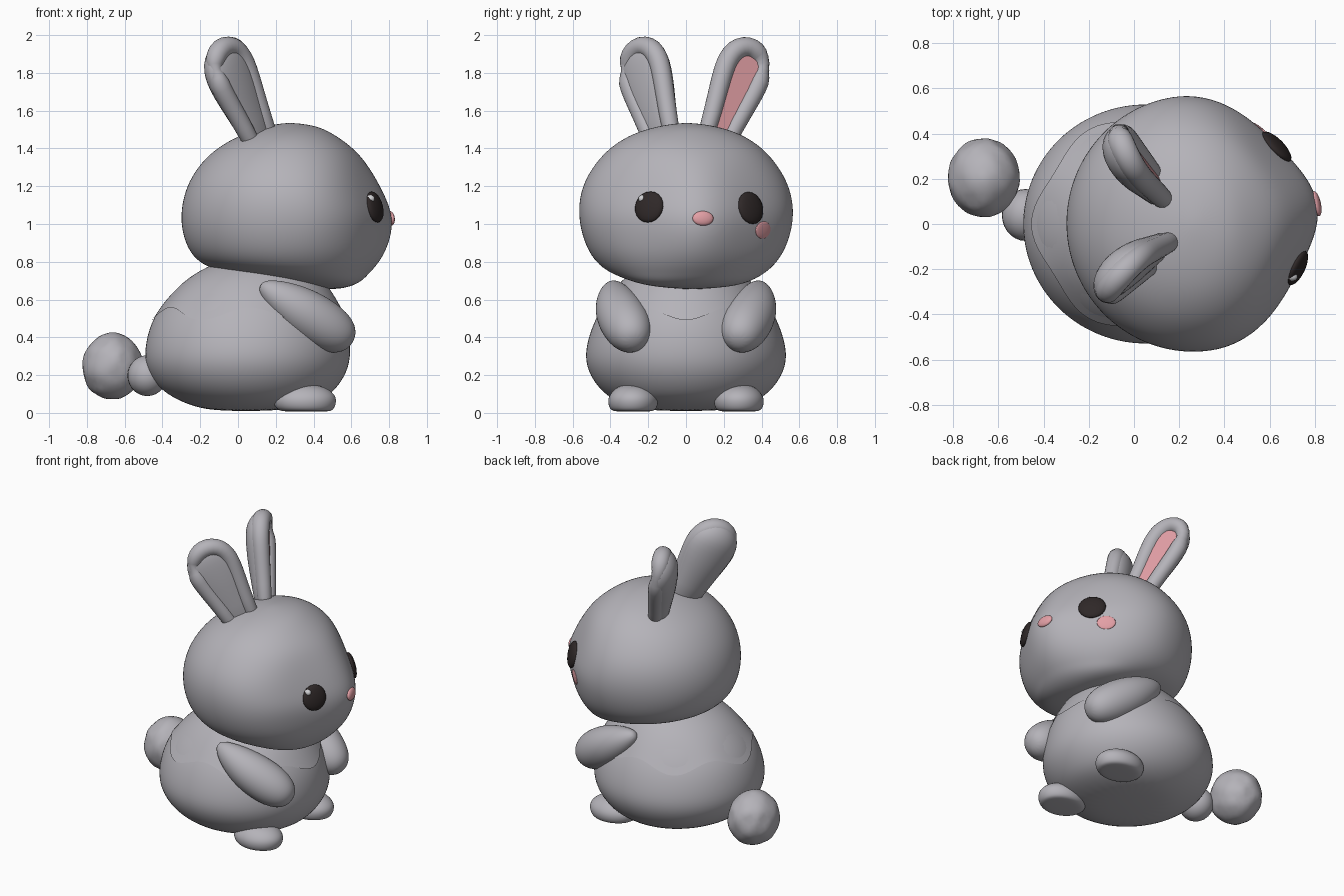
import bpy, bmesh, math, random
from mathutils import Vector, Matrix
from mathutils.bvhtree import BVHTree

if "Cube" in bpy.data.objects:
    bpy.data.objects.remove(bpy.data.objects["Cube"])

random.seed(4)


def mat(name, col):
    m = bpy.data.materials.new(name)
    m.diffuse_color = (*col, 1)
    m.use_nodes = True
    m.node_tree.nodes["Principled BSDF"].inputs["Base Color"].default_value = m.diffuse_color
    return m


GREY = mat("soft grey", (0.46, 0.45, 0.485))
PINK = mat("pink", (0.77, 0.35, 0.38))
DARK = mat("dark brown", (0.028, 0.021, 0.021))
GLINT = mat("eye glint", (0.62, 0.62, 0.64))


def finish(name, bm, m, subsurf=0):
    bmesh.ops.recalc_face_normals(bm, faces=bm.faces)
    me = bpy.data.meshes.new(name)
    bm.to_mesh(me)
    bm.free()
    me.materials.append(m)
    for p in me.polygons:
        p.use_smooth = True
    o = bpy.data.objects.new(name, me)
    bpy.context.collection.objects.link(o)
    if subsurf:
        s = o.modifiers.new("smooth", 'SUBSURF')
        s.levels = s.render_levels = subsurf
    return o


def loft(name, rings, m, subsurf=2, caps=True):
    bm = bmesh.new()
    rows = [[bm.verts.new(p) for p in r] for r in rings]
    n = len(rows[0])
    for a, b in zip(rows, rows[1:]):
        for i in range(n):
            j = (i + 1) % n
            bm.faces.new((a[i], a[j], b[j], b[i]))
    if caps:
        bm.faces.new(rows[0])
        bm.faces.new(rows[-1])
    return finish(name, bm, m, subsurf)


def oval(z, x0, x1, hw, n=28, wave=0.0, snout=0.0):
    """Horizontal ring; snout tapers the +x end towards a point."""
    out = []
    for i in range(n):
        a = 2 * math.pi * i / n
        c = math.cos(a)
        k = 1 - snout * (1 - c ** 10) if c > 0 else 1
        dz = -wave * math.cos(6 * a)
        s = 1 - 1.1 * dz
        out.append(((x0 + x1) / 2 + (x1 - x0) / 2 * c * k * s, hw * math.sin(a) * s, z + dz))
    return out


def tube(name, path, m, subsurf=1, n=12):
    """Round tube through (point, radius) pairs."""
    pts = [Vector(p) for p, r in path]
    rings = []
    for i, (p, r) in enumerate(path):
        t = (pts[min(i + 1, len(pts) - 1)] - pts[max(i - 1, 0)]).normalized()
        q = t.to_track_quat('Z', 'Y')
        rings.append([pts[i] + q @ Vector((r * math.cos(2 * math.pi * k / n),
                      r * math.sin(2 * math.pi * k / n), 0)) for k in range(n)])
    return loft(name, rings, m, subsurf)


def ball(name, loc, radii, m, rot=None, segs=28):
    bm = bmesh.new()
    bmesh.ops.create_uvsphere(bm, u_segments=segs, v_segments=segs // 2, radius=1)
    R = rot.to_4x4() if rot else Matrix.Identity(4)
    bm.transform(Matrix.Translation(loc) @ R @ Matrix.Diagonal((*radii, 1)))
    return finish(name, bm, m)


# Body: egg-shaped stack of ovals (z, back x, front x, half width)
BODY = [(.008, -.14, .22, .22), (.05, -.29, .43, .36), (.12, -.415, .52, .46),
        (.22, -.485, .585, .525), (.32, -.502, .603, .541), (.45, -.475, .588, .505),
        (.55, -.425, .55, .455), (.65, -.34, .495, .385), (.74, -.23, .42, .30),
        (.80, -.1, .35, .2)]
loft("body", [oval(*r) for r in BODY], GREY)

# Thin scalloped fur mantle over the shoulders
FUR = [(.525, -.437, .562, .468)] + BODY[7:]
loft("shoulder_fur", [oval(z, a - .004, b + .004, h + .004, wave=.045 if i == 0 else 0)
                      for i, (z, a, b, h) in enumerate(FUR)], GREY, caps=False)

# Head, whole shape turned a little to +y, with a tapered snout
HEAD = [(.655, .45, .52, .03), (.668, .36, .60, .22), (.70, .18, .66, .33),
        (.74, -.06, .70, .41), (.78, -.19, .74, .465), (.85, -.26, .79, .52),
        (.95, -.298, .827, .558), (1.05, -.306, .83, .574), (1.15, -.29, .79, .566),
        (1.25, -.25, .735, .53), (1.35, -.175, .665, .46), (1.42, -.085, .59, .385),
        (1.48, .03, .50, .285), (1.52, .15, .42, .15), (1.535, .25, .30, .03)]
YAW = Matrix.Translation((.25, 0, 0)) @ Matrix.Rotation(math.radians(8.5), 4, 'Z') \
    @ Matrix.Translation((-.25, 0, 0))
head = loft("head", [[YAW @ Vector(p) for p in
                      oval(*r, n=32, snout=.17 * max(0, min(1, (1.45 - r[0]) / .25,
                                                            (r[0] - .67) / .25)))]
                     for r in HEAD], GREY)

# Arms and feet on both sides
for s, side in ((-1, "right"), (1, "left")):
    tube(side + "_arm", [((.12, s * .385, .68), .02), ((.15, s * .385, .66), .055),
                         ((.22, s * .38, .615), .097), ((.32, s * .36, .55), .132),
                         ((.42, s * .325, .485), .142), ((.51, s * .295, .43), .13),
                         ((.58, s * .28, .39), .09), ((.607, s * .275, .375), .03)], GREY, 2)
    foot = [(.006, .25, .48, .09), (.014, .20, .51, .125), (.06, .18, .527, .139),
            (.10, .19, .517, .127), (.14, .24, .46, .085), (.152, .31, .38, .03)]
    loft(side + "_foot", [[(x, y + s * .28, z) for x, y, z in oval(*r, n=16)] for r in foot], GREY)

# Tail: stub and lumpy pompom
ball("tail_stub", (-.48, .04, .197), (.105, .115, .108), GREY)
bm = bmesh.new()
bmesh.ops.create_icosphere(bm, subdivisions=3, radius=1)
for v in bm.verts:
    p = v.co.copy()
    lump = math.sin(7 * p.x + 1) * math.sin(7 * p.y + 2) * math.sin(7 * p.z)
    v.co = p * (1 + .06 * lump + random.uniform(-.015, .015))
bm.transform(Matrix.Translation((-.665, .205, .247)) @ Matrix.Diagonal((.162, .178, .18, 1)))
finish("tail_pompom", bm, GREY, 1)


# Ears: fat rim, rounded back, optional coloured inner plate
def ear(side, base, tip, yaw, inner, wide, front):
    base, tip = Vector(base), Vector(tip)
    v = (tip - base).normalized()
    n = Vector((math.cos(yaw), math.sin(yaw), 0))
    n = (n - v * n.dot(v)).normalized()
    u = v.cross(n)
    L = (tip - base).length

    def P(a, b, c):
        return base + u * (a * wide) + v * (b * L) + n * c

    half = [(-.058, -.1), (-.074, .2), (-.094, .43), (-.106, .6), (-.105, .7),
            (-.088, .8), (-.05, .865)]
    line = half + [(0, .89)] + [(-a, b) for a, b in reversed(half)]
    tube(side + "_ear_rim", [(P(a, b, .0), .047 + .015 * max(0, b)) for a, b in line],
         GREY, 1, 12)
    rings = []
    for b, w in ((-.1, .085), (.2, .108), (.43, .134), (.6, .15), (.72, .147),
                 (.82, .127), (.91, .08), (.95, .02)):
        t = .105 * min(1, w / .14)
        rings.append([P(w * math.cos(k * math.pi / 8), b,
                        -.01 + t * math.sin(k * math.pi / 8) * (front if k < 8 else 1))
                      for k in range(16)])
    loft(side + "_ear_back", rings, GREY, 1)
    if inner:
        bm = bmesh.new()
        bm.faces.new([bm.verts.new(P(a * .8, b if b < .75 else b - .03, .024)) for a, b in line])
        ext = bmesh.ops.extrude_face_region(bm, geom=list(bm.faces))
        for e in ext["geom"]:
            if isinstance(e, bmesh.types.BMVert):
                e.co -= n * .006
        o = finish(side + "_ear_inner", bm, PINK)
        for p in o.data.polygons:
            p.use_smooth = False


ear("left", (.11, .16, 1.45), (-.075, .375, 1.99), math.radians(22), True, 1.0, .28)
ear("right", (.12, -.125, 1.45), (-.115, -.275, 1.99), math.radians(-40), False, 1.12, .6)

# Face features are seated on the head surface
bpy.context.view_layer.update()
tree = BVHTree.FromObject(head, bpy.context.evaluated_depsgraph_get())


def on_face(name, y, z, w, h, depth, m):
    p, n, _, _ = tree.ray_cast(Vector((2, y, z)), Vector((-1, 0, 0)))
    side = Vector((0, 0, 1)).cross(n).normalized()
    R = Matrix((n, side, n.cross(side))).transposed()
    ball(name, p, (depth, w, h), m, R, 20)


on_face("right_eye", -.195, 1.09, .083, .084, .028, DARK)
on_face("left_eye", .342, 1.085, .088, .087, .028, DARK)
on_face("right_eye_glint", -.228, 1.13, .023, .023, .031, GLINT)
on_face("nose", .09, 1.03, .057, .039, .018, PINK)
on_face("left_cheek", .408, .968, .06, .046, .009, PINK)
